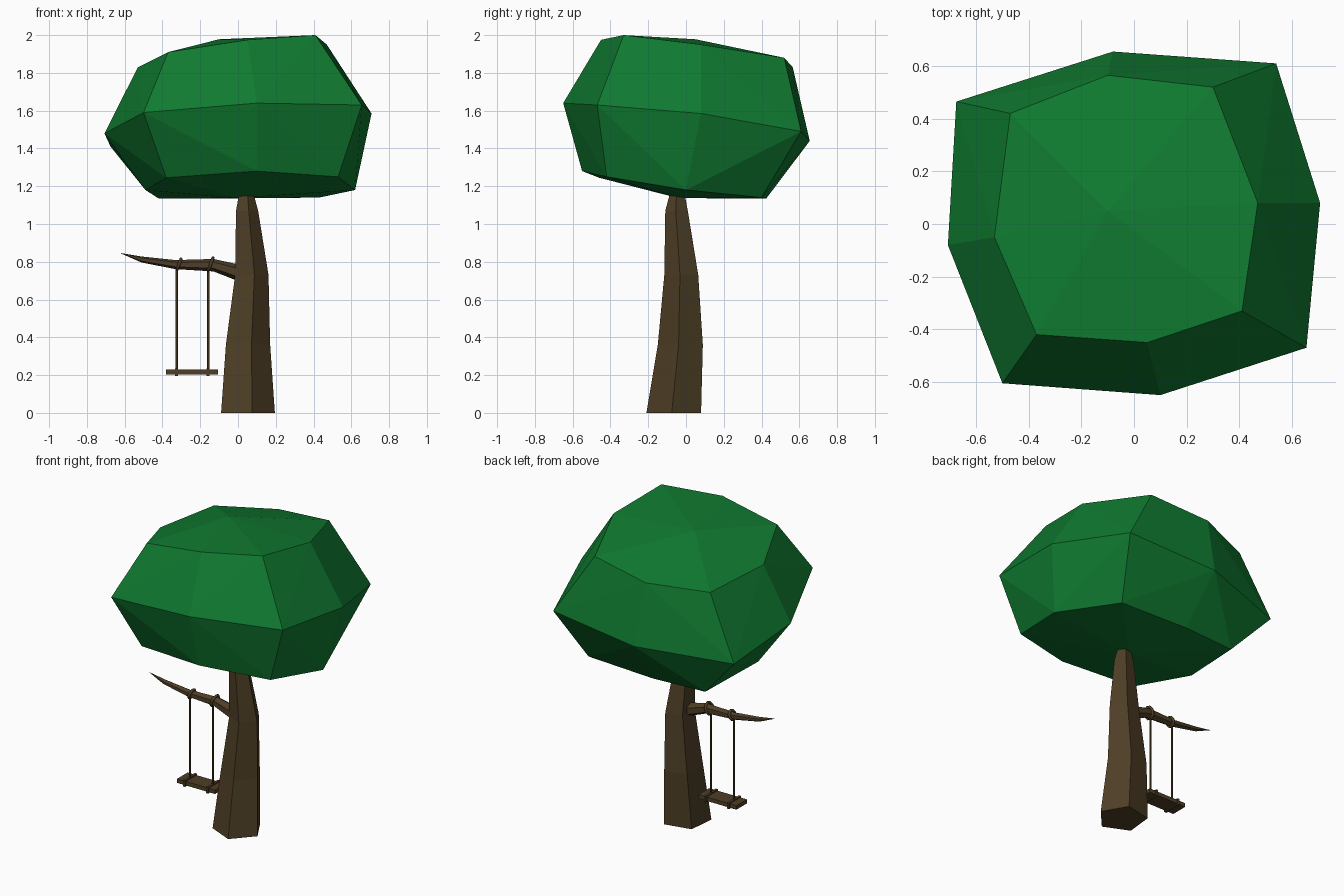
import bpy, bmesh, math
from mathutils import Vector, Matrix

if "Cube" in bpy.data.objects:
    bpy.data.objects.remove(bpy.data.objects["Cube"])


def material(name, rgb):
    m = bpy.data.materials.new(name)
    m.diffuse_color = (*rgb, 1)
    m.use_nodes = True
    m.node_tree.nodes["Principled BSDF"].inputs["Base Color"].default_value = m.diffuse_color
    return m


BARK = material("brown_wood", (0.076, 0.049, 0.019))
LEAF = material("green_leaves", (0.005, 0.195, 0.030))


def finish(name, bm, mat, smooth=True):
    """Turn a bmesh into an object; big end caps stay flat."""
    bmesh.ops.recalc_face_normals(bm, faces=bm.faces)
    for f in bm.faces:
        f.smooth = smooth and not f.tag
    me = bpy.data.meshes.new(name)
    bm.to_mesh(me)
    bm.free()
    me.materials.append(mat)
    ob = bpy.data.objects.new(name, me)
    bpy.context.collection.objects.link(ob)
    return ob


def tube(name, rings, sides, start, u, v, mat):
    """Loft of regular polygons; rings = (centre, radius), u and v span the section."""
    bm = bmesh.new()
    u, v = Vector(u), Vector(v)
    loops = []
    for c, r in rings:
        ang = [math.radians(start) + 2 * math.pi * k / sides for k in range(sides)]
        loops.append([bm.verts.new(Vector(c) + r * (math.cos(a) * u + math.sin(a) * v)) for a in ang])
    for a, b in zip(loops, loops[1:]):
        for k in range(sides):
            n = (k + 1) % sides
            bm.faces.new((a[k], a[n], b[n], b[k]))
    for cap in (loops[0], loops[-1]):
        bm.faces.new(cap).tag = True
    return finish(name, bm, mat)


def box(name, centre, size, mat):
    bm = bmesh.new()
    bmesh.ops.create_cube(bm, size=1, matrix=Matrix.Translation(centre) @ Matrix.Diagonal((*size, 1)))
    return finish(name, bm, mat, False)


# Trunk: leaning five-sided taper
tube("trunk", [((0.043, -0.060, 0.0), 0.153), ((0.045, -0.026, 0.36), 0.126),
               ((0.067, -0.022, 0.73), 0.095), ((0.044, -0.048, 1.07), 0.063),
               ((0.042, -0.046, 1.14), 0.046), ((0.042, -0.046, 1.20), 0.030)],
     5, -6, (1, 0, 0), (0, 1, 0), BARK)

# Crown: hull of a rounded, tilted 3 x 3 x 3 lump
crown = [
    # middle ring
    (-0.675, 0.465, 1.41), (-0.08, 0.655, 1.44), (0.54, 0.61, 1.49), (0.707, 0.08, 1.585),
    (0.655, -0.47, 1.63), (0.10, -0.65, 1.64), (-0.50, -0.605, 1.59), (-0.707, -0.08, 1.48),
    # upper ring and top
    (-0.47, 0.42, 1.81), (-0.10, 0.565, 1.83), (0.30, 0.52, 1.88), (0.47, 0.08, 1.95),
    (0.41, -0.33, 2.0), (0.05, -0.45, 1.975), (-0.37, -0.42, 1.91), (-0.53, -0.05, 1.83),
    (-0.10, 0.05, 1.978),
    # lower ring and underside
    (-0.42, 0.40, 1.135), (-0.05, 0.425, 1.135), (0.43, 0.40, 1.14), (0.62, 0.0, 1.18),
    (0.53, -0.42, 1.25), (0.10, -0.55, 1.28), (-0.38, -0.46, 1.245), (-0.49, -0.05, 1.18),
    (0.0, -0.04, 1.137),
]
bm = bmesh.new()
bmesh.ops.convex_hull(bm, input=[bm.verts.new(p) for p in crown])
finish("crown", bm, LEAF)

# Branch growing to the left
Y = -0.035
tube("branch", [((0.08, Y, 0.735), 0.048), ((-0.015, Y, 0.747), 0.043),
                ((-0.13, Y, 0.782), 0.033), ((-0.33, Y, 0.785), 0.024),
                ((-0.51, Y, 0.812), 0.016), ((-0.62, Y, 0.845), 0.001)],
     6, 30, (0, 1, 0), (0, 0, 1), BARK)

# Swing seat
box("seat", (-0.243, Y, 0.216), (0.276, 0.11, 0.026), BARK)

# Ropes, each with a tilted loop on the branch and a wrap round the seat
for side, x, ring_z, ring_r in (("left", -0.325, 0.787, 0.029), ("right", -0.158, 0.787, 0.036)):
    tube(side + "_rope", [((x, Y, 0.21), 0.007), ((x, Y, 0.765), 0.007)],
         6, 0, (1, 0, 0), (0, 1, 0), BARK)
    bpy.ops.mesh.primitive_torus_add(major_segments=10, minor_segments=6, major_radius=ring_r,
                                     minor_radius=0.009, location=(x + 0.013, Y, ring_z),
                                     rotation=(0, math.radians(90 + 20), 0))
    loop = bpy.context.object
    loop.name = side + "_branch_loop"
    loop.data.materials.append(BARK)
    bpy.ops.object.shade_smooth()
    box(side + "_seat_wrap", (x, Y, 0.216), (0.016, 0.124, 0.040), BARK)
